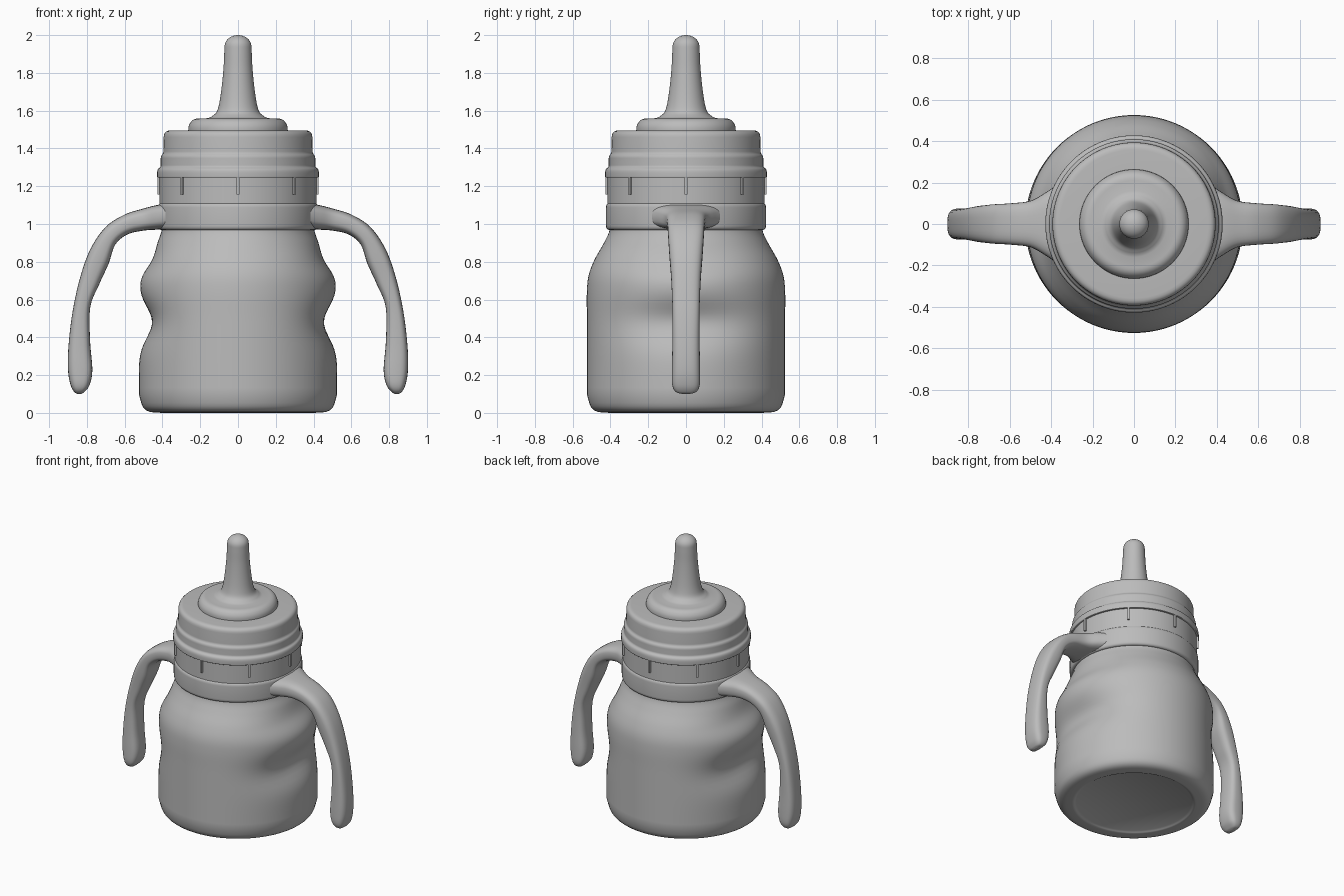
import bpy, bmesh, math
from mathutils import Vector

cube = bpy.data.objects.get("Cube")
if cube:
    bpy.data.objects.remove(cube, do_unlink=True)

grey = bpy.data.materials.new("plain_grey")
grey.use_nodes = True
colour = (0.5, 0.5, 0.5, 1)
grey.diffuse_color = colour
grey.node_tree.nodes["Principled BSDF"].inputs["Base Color"].default_value = colour


def finish(name, bm, angle=35):
    """Turn a bmesh into a shaded object."""
    bmesh.ops.remove_doubles(bm, verts=bm.verts, dist=0.0001)
    bmesh.ops.recalc_face_normals(bm, faces=bm.faces)
    mesh = bpy.data.meshes.new(name)
    bm.to_mesh(mesh)
    bm.free()
    mesh.materials.append(grey)
    obj = bpy.data.objects.new(name, mesh)
    bpy.context.collection.objects.link(obj)
    bpy.ops.object.select_all(action="DESELECT")
    obj.select_set(True)
    bpy.context.view_layer.objects.active = obj
    bpy.ops.object.shade_smooth_by_angle(angle=math.radians(angle))
    return obj


def loft(bm, rings):
    """Skin closed rings of points and cap both ends."""
    rows = [[bm.verts.new(p) for p in ring] for ring in rings]
    n = len(rows[0])
    for a, b in zip(rows, rows[1:]):
        for i in range(n):
            j = (i + 1) % n
            bm.faces.new((a[i], a[j], b[j], b[i]))
    bm.faces.new(rows[0])
    bm.faces.new(rows[-1])


def fillet(points, steps=5):
    """Round each (radius, height, fillet) corner of a profile."""
    out = []
    for i, (r, z, f) in enumerate(points):
        p = Vector((r, z))
        if not f or i in (0, len(points) - 1):
            out.append(p)
            continue
        a = Vector(points[i - 1][:2]) - p
        b = Vector(points[i + 1][:2]) - p
        a = p + a.normalized() * min(f, a.length * 0.5)
        b = p + b.normalized() * min(f, b.length * 0.5)
        for k in range(steps + 1):
            t = k / steps
            out.append(a * (1 - t) ** 2 + p * 2 * t * (1 - t) + b * t * t)
    return out


def smooth_path(points, steps=5):
    """Run a smooth curve through the points."""
    pts = [Vector(p) for p in points]
    pts = [2 * pts[0] - pts[1]] + pts + [2 * pts[-1] - pts[-2]]
    out = []
    for a, b, c, d in zip(pts, pts[1:], pts[2:], pts[3:]):
        for k in range(steps):
            t = k / steps
            out.append(0.5 * (2 * b + (c - a) * t + (2 * a - 5 * b + 4 * c - d) * t * t
                              + (3 * b - a - 3 * c + d) * t ** 3))
    return out + [pts[-2]]


def lathe(name, profile, dent=None, sides=96):
    """Spin a profile; dent(height) pulls the left and right sides inwards."""
    bm = bmesh.new()
    rings = []
    for r, z in profile:
        ring = []
        for i in range(sides):
            a = math.tau * i / sides
            rad = r - (dent(z) * abs(math.cos(a)) ** 5 if dent else 0)
            ring.append((rad * math.cos(a), rad * math.sin(a), z))
        rings.append(ring)
    loft(bm, rings)
    return finish(name, bm)


# Bottle with finger grips pressed into both sides
def grip(z):
    main = 0.07 * math.exp(-((z - 0.48) / 0.115) ** 2)
    upper = 0.03 * math.exp(-((z - 0.81) / 0.08) ** 2)
    return main + upper


base = fillet([(0.38, 0.012, 0), (0.40, 0.0, 0.01), (0.5, 0.006, 0.06), (0.525, 0.1, 0.07)])[:-1]
wall = smooth_path([(0.525, 0.1), (0.525, 0.3), (0.525, 0.5), (0.525, 0.64), (0.515, 0.73),
                    (0.485, 0.81), (0.44, 0.89), (0.41, 0.95), (0.40, 1.0)], 6)
lathe("bottle_body", base + wall, grip)

# Handle ring, collar and screw cap
lathe("handle_ring", fillet([(0.38, 0.968, 0), (0.424, 0.968, 0.025),
                             (0.424, 1.112, 0.025), (0.38, 1.112, 0)]))
lathe("collar", [(0.39, 1.09), (0.415, 1.09), (0.415, 1.26), (0.39, 1.26)])
lathe("screw_cap", fillet([(0.37, 1.245, 0), (0.428, 1.245, 0.006), (0.428, 1.29, 0.02),
                           (0.409, 1.302, 0.01), (0.409, 1.36, 0.012), (0.395, 1.375, 0.01),
                           (0.393, 1.495, 0.035), (0.2, 1.495, 0)]))

# Spout with a rounded flange and a flared neck
flange = fillet([(0.24, 1.485, 0), (0.264, 1.487, 0.01), (0.262, 1.525, 0.02),
                 (0.235, 1.558, 0.025), (0.16, 1.56, 0)])
neck = smooth_path([(0.145, 1.565), (0.115, 1.59), (0.1, 1.635), (0.087, 1.72),
                    (0.077, 1.82), (0.073, 1.9), (0.071, 1.94)])
dome = [(0.071 * math.cos(t * math.pi / 16), 1.94 + 0.06 * math.sin(t * math.pi / 16))
        for t in range(1, 8)]
lathe("spout", flange + neck + dome + [(0.002, 2.0)], sides=64)

# Ribs around the collar
bm = bmesh.new()
for k in range(8):
    a = k * math.tau / 8
    c, s = math.cos(a), math.sin(a)
    corners = [(0.40, -0.007), (0.427, -0.007), (0.427, 0.007), (0.40, 0.007)]
    loft(bm, [[(r * c - w * s, r * s + w * c, z) for r, w in corners] for z in (1.157, 1.25)])
finish("collar_ribs", bm)

# Handle stations: outer x, outer z, inner x, inner z, half width
STATIONS = [
    (0.37, 1.108, 0.37, 0.972, 0.19), (0.43, 1.1, 0.43, 0.97, 0.15),
    (0.5, 1.082, 0.5, 0.965, 0.112), (0.6, 1.05, 0.585, 0.945, 0.1),
    (0.7, 0.985, 0.65, 0.89, 0.095), (0.78, 0.87, 0.685, 0.79, 0.088),
    (0.835, 0.72, 0.735, 0.68, 0.078), (0.875, 0.54, 0.782, 0.56, 0.072),
    (0.897, 0.36, 0.783, 0.38, 0.072), (0.9, 0.23, 0.771, 0.23, 0.075),
    (0.887, 0.15, 0.785, 0.15, 0.073), (0.868, 0.112, 0.812, 0.112, 0.055),
    (0.85, 0.1, 0.832, 0.1, 0.02),
]


def power(v, e):
    return math.copysign(abs(v) ** e, v)


for name, side in (("left_handle", 1), ("right_handle", -1)):
    rings = []
    for st in smooth_path(STATIONS):
        ox, oz, ix, iz, w = st
        ring = []
        for i in range(32):
            a = math.tau * i / 32
            u, v = power(math.cos(a), 0.65), power(math.sin(a), 0.65)
            ring.append((side * ((ox + ix) / 2 + u * (ox - ix) / 2), v * w,
                         (oz + iz) / 2 + u * (oz - iz) / 2))
        rings.append(ring)
    bm = bmesh.new()
    loft(bm, rings)
    finish(name, bm, 60)
